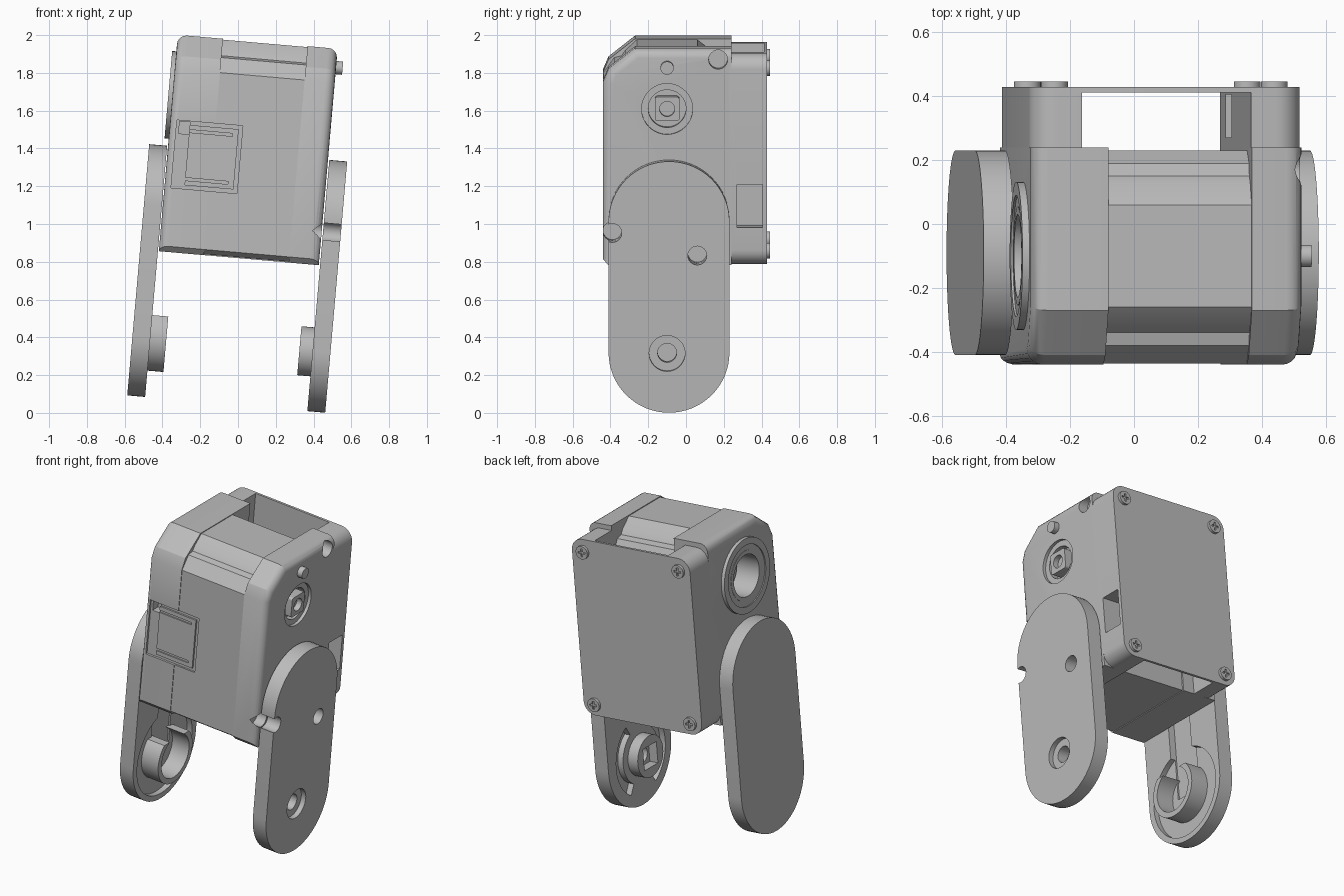
import bpy, bmesh
from math import sin, cos, pi, radians
from mathutils import Matrix, Vector

if "Cube" in bpy.data.objects:
    bpy.data.objects.remove(bpy.data.objects["Cube"])

# The whole mechanism leans five degrees to its left
LEAN = Matrix.Translation((0, 0, 1)) @ Matrix.Rotation(radians(5), 4, 'Y')
MID = 0.02            # middle of the body across its width
AXIS_Y = -0.1         # pivot line
HUB_Z, FOOT_Z = 0.65, -0.64
LEFT, RIGHT = 1, -1   # model's own sides

grey = bpy.data.materials.new("light grey")
grey.use_nodes = True
grey.diffuse_color = (0.5, 0.5, 0.5, 1)
grey.node_tree.nodes["Principled BSDF"].inputs["Base Color"].default_value = (0.5, 0.5, 0.5, 1)
parts = []


def arc(cx, cy, r, a0, a1, n):
    return [(cx + r * cos(radians(a0 + (a1 - a0) * i / n)),
             cy + r * sin(radians(a0 + (a1 - a0) * i / n))) for i in range(n + 1)]


def circle(cx, cy, r, n=48):
    return arc(cx, cy, r, 0, 360, n)[:-1]


def rect(x0, x1, y0, y1):
    return [(x0, y0), (x1, y0), (x1, y1), (x0, y1)]


def capsule(cx, low, high, r):
    return arc(cx, high, r, 0, 180, 32) + arc(cx, low, r, 180, 360, 32)


def round_rect(x0, x1, y0, y1, r):
    return (arc(x1 - r, y1 - r, r, 0, 90, 8) + arc(x0 + r, y1 - r, r, 90, 180, 8)
            + arc(x0 + r, y0 + r, r, 180, 270, 8) + arc(x1 - r, y0 + r, r, 270, 360, 8))


def prism(name, pts, a, b, axis='X', round_side=0, width=0.05):
    """Extrude an outline along X or Y; round_side softens one end face."""
    place = (lambda p, t: (t, p[0], p[1])) if axis == 'X' else (lambda p, t: (p[0], t, p[1]))
    bm = bmesh.new()
    face = bm.faces.new([bm.verts.new(place(p, a)) for p in pts])
    ext = bmesh.ops.extrude_face_region(bm, geom=[face])
    shift = Vector(place((0, 0), b - a))
    bmesh.ops.translate(bm, vec=shift, verts=[v for v in ext["geom"] if isinstance(v, bmesh.types.BMVert)])
    bmesh.ops.recalc_face_normals(bm, faces=bm.faces)
    if round_side:
        low = min(v.co.z for v in bm.verts)
        end = [f for f in bm.faces if f.normal.x * round_side > 0.9]
        edges = [e for f in end for e in f.edges
                 if max(v.co.z for v in e.verts) > low + 0.1
                 and min(v.co.y for v in e.verts) < 0.23]
        bmesh.ops.bevel(bm, geom=edges, offset=width, segments=5, profile=0.5, affect='EDGES')
    mesh = bpy.data.meshes.new(name)
    bm.to_mesh(mesh)
    bm.free()
    mesh.materials.append(grey)
    ob = bpy.data.objects.new(name, mesh)
    bpy.context.scene.collection.objects.link(ob)
    ob.matrix_world = LEAN
    parts.append(ob)
    return ob


def cut(ob, *shapes):
    """Subtract each (outline, start, end, axis) from the part."""
    for shape in shapes:
        tool = prism("cutter", *shape)
        tool.hide_render = True
        mod = ob.modifiers.new("cut", 'BOOLEAN')
        mod.object, mod.solver = tool, 'EXACT'
        deps = bpy.context.evaluated_depsgraph_get()
        mesh = bpy.data.meshes.new_from_object(ob.evaluated_get(deps))
        ob.modifiers.clear()
        ob.data = mesh
        parts.remove(tool)
        bpy.data.objects.remove(tool)
    return ob


# Housing end caps
cap = [(-0.41, -0.18), (0.24, -0.18), (0.24, 0.97), (-0.27, 0.97),
       (-0.41, 0.86), (-0.44, 0.79), (-0.44, -0.15)]
right_cap = prism("right_cap", cap, -0.405, -0.165, 'X', -1)
left_cap = prism("left_cap", cap, 0.285, 0.445, 'X', 1)

# Motor block between the caps, with stepped shoulders
motor = prism("motor_block", [
    (-0.40, -0.175), (0.23, -0.175), (0.23, 0.80), (0.19, 0.87), (0.15, 0.88), (0.13, 0.91),
    (0.06, 0.965), (-0.26, 0.965), (-0.32, 0.91), (-0.34, 0.88), (-0.38, 0.87),
    (-0.436, 0.79), (-0.436, -0.15)], -0.165, 0.285)

# Bearing seat on one side, output hub on the other
cut(right_cap, (circle(AXIS_Y, HUB_Z, 0.15), -0.5, -0.25, 'X'))
ring = prism("bearing_ring", circle(AXIS_Y, HUB_Z, 0.232), -0.427, -0.40)
cut(ring, (circle(AXIS_Y, HUB_Z, 0.15), -0.5, -0.3, 'X'),
    (circle(AXIS_Y, HUB_Z, 0.19), -0.5, -0.42, 'X'))
sleeve = prism("bearing_sleeve", circle(AXIS_Y, HUB_Z, 0.155), -0.422, -0.26)
cut(sleeve, (circle(AXIS_Y, HUB_Z, 0.13), -0.5, -0.2, 'X'))

screw_holes = [(circle(y, z, 0.05, 24), 0.38, 0.7, 'X')
               for y, z in ((-0.39, 0.0), (0.06, -0.12), (0.17, 0.912))]
cut(left_cap, (circle(AXIS_Y, HUB_Z, 0.135), 0.425, 0.6, 'X'),
    (circle(AXIS_Y, HUB_Z, 0.1), 0.38, 0.6, 'X'), *screw_holes)
shaft = prism("output_shaft", round_rect(AXIS_Y - 0.065, AXIS_Y + 0.065, HUB_Z - 0.065, HUB_Z + 0.065, 0.015),
              0.37, 0.445)
cut(shaft, (circle(AXIS_Y, HUB_Z, 0.04, 24), 0.41, 0.5, 'X'))
prism("locating_pin", circle(AXIS_Y, 0.87, 0.035, 24), 0.42, 0.48)

# Rear compartment: open above and below, walled at the sides, closed by a cover
shell = round_rect(-0.405, 0.445, -0.18, 0.94, 0.08)
walls = prism("rear_walls", shell, 0.235, 0.412, 'Y')
cut(walls, (rect(-0.245, 0.285, -0.4, 1.2), 0.1, 0.6, 'Y'),
    (rect(0.27, 0.405, 0.02, 0.25), 0.2, 0.6, 'X'))
prism("rear_cover", shell, 0.412, 0.428, 'Y')
for u in (-0.325, 0.365):
    for w in (-0.11, 0.86):
        bolt = prism("cover_screw", circle(u, w, 0.042, 24), 0.42, 0.445, 'Y')
        cut(bolt, (rect(u - 0.025, u + 0.025, w - 0.006, w + 0.006), 0.437, 0.5, 'Y'),
            (rect(u - 0.006, u + 0.006, w - 0.025, w + 0.025), 0.437, 0.5, 'Y'))

# Front hatch: shallow recess, raised plate, latch grooves and a pull hole
for ob in (right_cap, motor):
    cut(ob, (rect(-0.37, -0.02, 0.16, 0.52), -0.6, -0.425, 'Y'),
        (rect(-0.355, -0.30, 0.45, 0.515), -0.6, -0.37, 'Y'))
hatch = prism("front_hatch", rect(-0.30, -0.04, 0.18, 0.50), -0.436, -0.42, 'Y')
cut(hatch, *[(rect(-0.32, -0.07, z, z + 0.015), -0.6, -0.428, 'Y') for z in (0.205, 0.46)])

# Left arm: countersunk pivot hole, screw holes, inner boss with a square socket
left_arm = prism("left_arm", capsule(-0.09, -0.635, 0.06, 0.32), 0.452, 0.547)
cut(left_arm, (circle(AXIS_Y, FOOT_Z, 0.05), 0.3, 0.7, 'X'),
    (circle(AXIS_Y, FOOT_Z, 0.095), 0.515, 0.7, 'X'), *screw_holes[:2])
for start in (-60, 120):
    slot = arc(AXIS_Y, FOOT_Z, 0.25, start, start + 120, 16) + arc(AXIS_Y, FOOT_Z, 0.18, start + 120, start, 16)
    cut(left_arm, (slot, 0.4, 0.49, 'X'))
boss = prism("left_arm_boss", circle(AXIS_Y, FOOT_Z, 0.13), 0.382, 0.455)
cut(boss, (rect(AXIS_Y - 0.068, AXIS_Y + 0.068, FOOT_Z - 0.068, FOOT_Z + 0.068), 0.3, 0.44, 'X'),
    (circle(AXIS_Y, FOOT_Z, 0.05), 0.3, 0.6, 'X'))

# Right arm: plain outside, round pocket with cable channel and open bearing cup inside
right_arm = prism("right_arm", capsule(-0.09, -0.635, 0.06, 0.32), -0.505, -0.41)
cut(right_arm, (circle(-0.09, FOOT_Z, 0.28, 64), -0.445, -0.3, 'X'),
    (rect(-0.19, 0.0, FOOT_Z, -0.05), -0.455, -0.3, 'X'))
cup = prism("right_arm_cup", circle(AXIS_Y, FOOT_Z, 0.175), -0.46, -0.325)
cut(cup, (circle(AXIS_Y, FOOT_Z, 0.14), -0.6, -0.2, 'X'),
    (rect(-0.6, 0.4, -0.52, 0), -0.6, -0.2, 'X'))

# Smooth curved faces, keep corners crisp
bpy.ops.object.select_all(action='DESELECT')
for ob in parts:
    ob.select_set(True)
bpy.context.view_layer.objects.active = parts[0]
bpy.ops.object.shade_smooth_by_angle(angle=radians(25))
